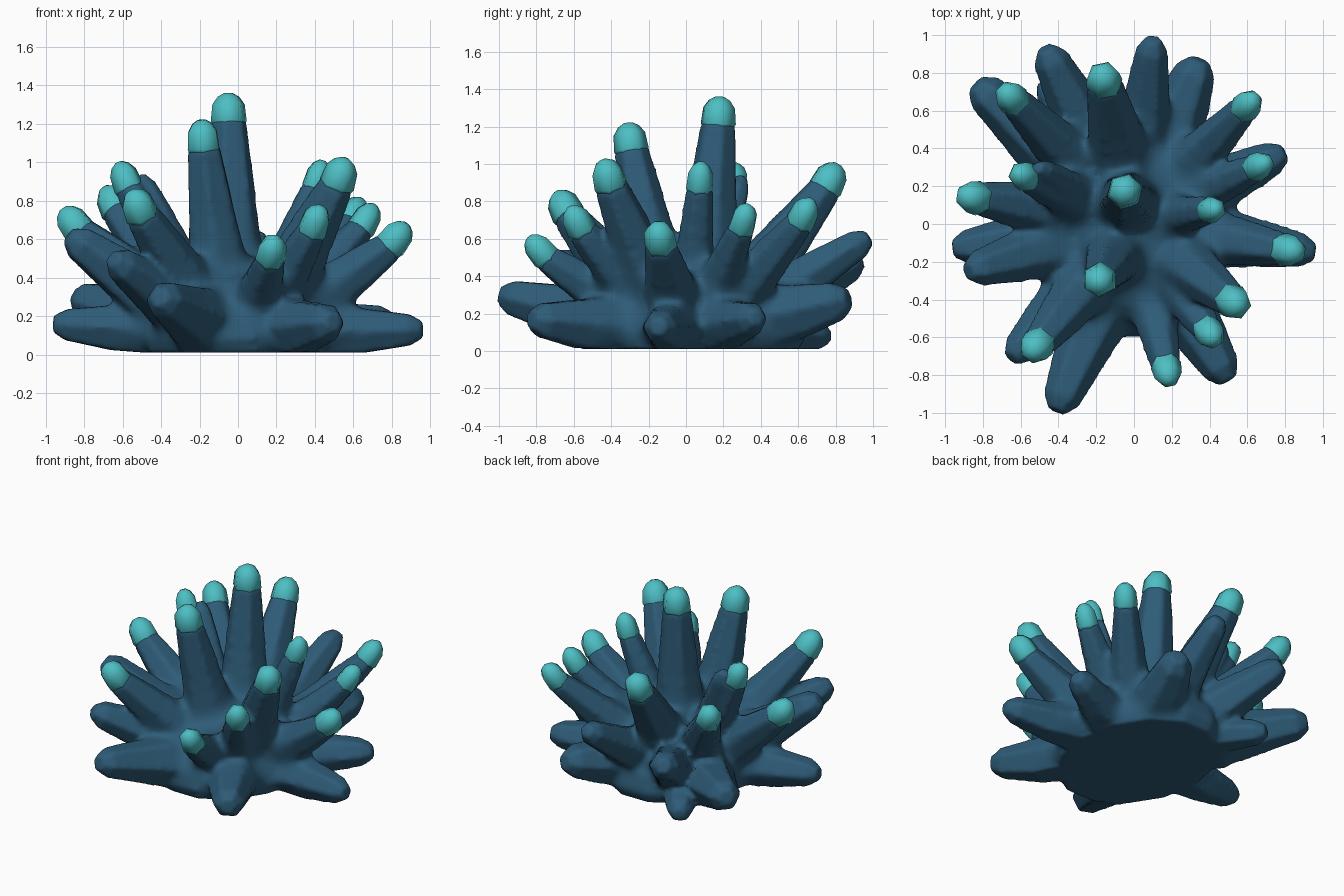
import bpy
import bmesh
import math
from mathutils import Vector

cube = bpy.data.objects.get("Cube")
if cube:
    bpy.data.objects.remove(cube, do_unlink=True)


def make_material(name, colour):
    material = bpy.data.materials.new(name)
    material.use_nodes = True
    material.diffuse_color = colour
    material.node_tree.nodes["Principled BSDF"].inputs["Base Color"].default_value = colour
    return material


BODY = make_material("deep sea blue", (0.027, 0.105, 0.185, 1))
TIP = make_material("pale turquoise", (0.075, 0.52, 0.55, 1))
UP = Vector((0, 0, 1))
FLOOR = 0.01


def finish(name, bm, material):
    """Turn a bmesh into an object with one material."""
    bmesh.ops.recalc_face_normals(bm, faces=bm.faces)
    mesh = bpy.data.meshes.new(name)
    bm.to_mesh(mesh)
    bm.free()
    mesh.materials.append(material)
    obj = bpy.data.objects.new(name, mesh)
    bpy.context.collection.objects.link(obj)
    return obj


def smooth_shade(obj, angle):
    bpy.ops.object.select_all(action='DESELECT')
    obj.select_set(True)
    bpy.context.view_layer.objects.active = obj
    bpy.ops.object.shade_smooth_by_angle(angle=math.radians(angle))


def skin(bm, rings):
    """Close a stack of point rings into a solid."""
    loops = [[bm.verts.new(p) for p in ring] for ring in rings]
    for lower, upper in zip(loops, loops[1:]):
        for i in range(len(lower)):
            j = (i + 1) % len(lower)
            bm.faces.new((lower[i], lower[j], upper[j], upper[i]))
    bm.faces.new(loops[0])
    bm.faces.new(loops[-1])


def tube(bm, start, axis, profile, sides):
    """Faceted round solid along an axis; profile holds (distance, radius)."""
    side = axis.cross(UP).normalized()
    top = side.cross(axis)
    rings = []
    for distance, radius in profile:
        ring = []
        for i in range(sides):
            a = math.tau * i / sides
            p = start + axis * distance + (side * math.cos(a) + top * math.sin(a)) * radius
            p.z = max(p.z, FLOOR)
            ring.append(p)
        rings.append(ring)
    skin(bm, rings)


def root_of(tip):
    """Point inside the hub; the tallest arms stand more upright."""
    spread = 0.28 + 0.8 * max(0, tip.z - 1)
    return Vector((tip.x * spread, tip.y * spread, min(0.2, 0.1 + tip.z * 0.1)))


def add_arm(bm, tip, r):
    """Tapered arm flaring into the hub, with a blunt end."""
    start = root_of(tip)
    length = (tip - start).length
    profile = [(0, r * 2.2), (length * 0.28, r * 1.95), (length * 0.55, r * 1.5),
               (length - 0.07, r * 1.04), (length, r * 0.55)]
    tube(bm, start, (tip - start).normalized(), profile, 6)


def add_capped_arm(bm, name, tip, r):
    """Arm whose end carries a bright cap that stands a little steeper."""
    along = (tip - root_of(tip)).normalized()
    axis = (along + UP * 0.35).normalized()
    base = tip - axis * 0.17
    add_arm(bm, base + along * 0.08, r)
    cap = bmesh.new()
    tube(cap, base, axis, [(0, r * 0.9), (0.025, r * 1.02), (0.11, r * 0.92),
                           (0.15, r * 0.62), (0.17, r * 0.25)], 6)
    smooth_shade(finish(name, cap, TIP), 75)


# Arms with bright ends: tip position and radius
capped_arms = [
    (-0.05, 0.18, 1.36, 0.095), (-0.19, -0.31, 1.22, 0.092),
    (-0.17, 0.81, 1.0, 0.095), (-0.62, 0.27, 1.0, 0.078),
    (0.44, 0.08, 1.01, 0.072), (0.56, -0.44, 1.02, 0.092),
    (0.43, -0.62, 0.77, 0.08), (-0.55, -0.69, 0.85, 0.09),
    (0.19, -0.84, 0.61, 0.08), (-0.91, 0.15, 0.76, 0.09),
    (0.88, -0.15, 0.68, 0.088), (0.71, 0.33, 0.78, 0.075),
    (0.64, 0.67, 0.81, 0.078), (-0.69, 0.71, 0.87, 0.085),
]

# Plain arms: tip position and radius
plain_arms = [
    (0.96, -0.15, 0.13, 0.09), (0.5, -0.83, 0.17, 0.1),
    (-0.41, -0.99, 0.3, 0.1), (-0.65, -0.71, 0.5, 0.09),
    (-0.96, -0.13, 0.16, 0.09), (-0.88, -0.25, 0.62, 0.095),
    (-0.84, 0.74, 0.29, 0.105), (-0.47, 0.93, 0.49, 0.095),
    (0.1, 0.98, 0.61, 0.085), (0.35, 0.87, 0.28, 0.11),
    (0.8, 0.38, 0.18, 0.09), (-0.51, 0.3, 0.93, 0.06),
    (-0.48, 0.76, 0.08, 0.085),
]

# Hub and arms, overlapping
bm = bmesh.new()
hub = []
for radius, height in [(0.93, FLOOR), (1, 0.08), (0.95, 0.2), (0.74, 0.37), (0.34, 0.5)]:
    hub.append([(0.51 * radius * math.cos(math.tau * i / 14) - 0.02,
                 0.64 * radius * math.sin(math.tau * i / 14) + 0.02, height)
                for i in range(14)])
skin(bm, hub)
for n, (x, y, z, r) in enumerate(capped_arms, 1):
    add_capped_arm(bm, f"arm_cap_{n}", Vector((x, y, z)), r)
for x, y, z, r in plain_arms:
    add_arm(bm, Vector((x, y, z)), r)
body = finish("body", bm, BODY)

# Fuse them into one skin
fuse = body.modifiers.new("fuse", 'REMESH')
fuse.mode = 'VOXEL'
fuse.voxel_size = 0.018
bpy.context.view_layer.update()
fused = bpy.data.meshes.new_from_object(
    body.evaluated_get(bpy.context.evaluated_depsgraph_get()))
body.modifiers.clear()

# Soften the webs between the arms, most strongly near the middle
bm = bmesh.new()
bm.from_mesh(fused)
centre = Vector((0, 0, 0.15))
for reach, rounds in [(2, 1), (0.7, 8), (0.6, 12), (0.5, 16)]:
    near = [v for v in bm.verts if (v.co - centre).length < reach and v.co.z > 0.03]
    for step in range(rounds):
        bmesh.ops.smooth_vert(bm, verts=near, factor=0.5,
                              use_axis_x=True, use_axis_y=True, use_axis_z=True)
bm.to_mesh(body.data)
bm.free()
bpy.data.meshes.remove(fused)
smooth_shade(body, 60)
